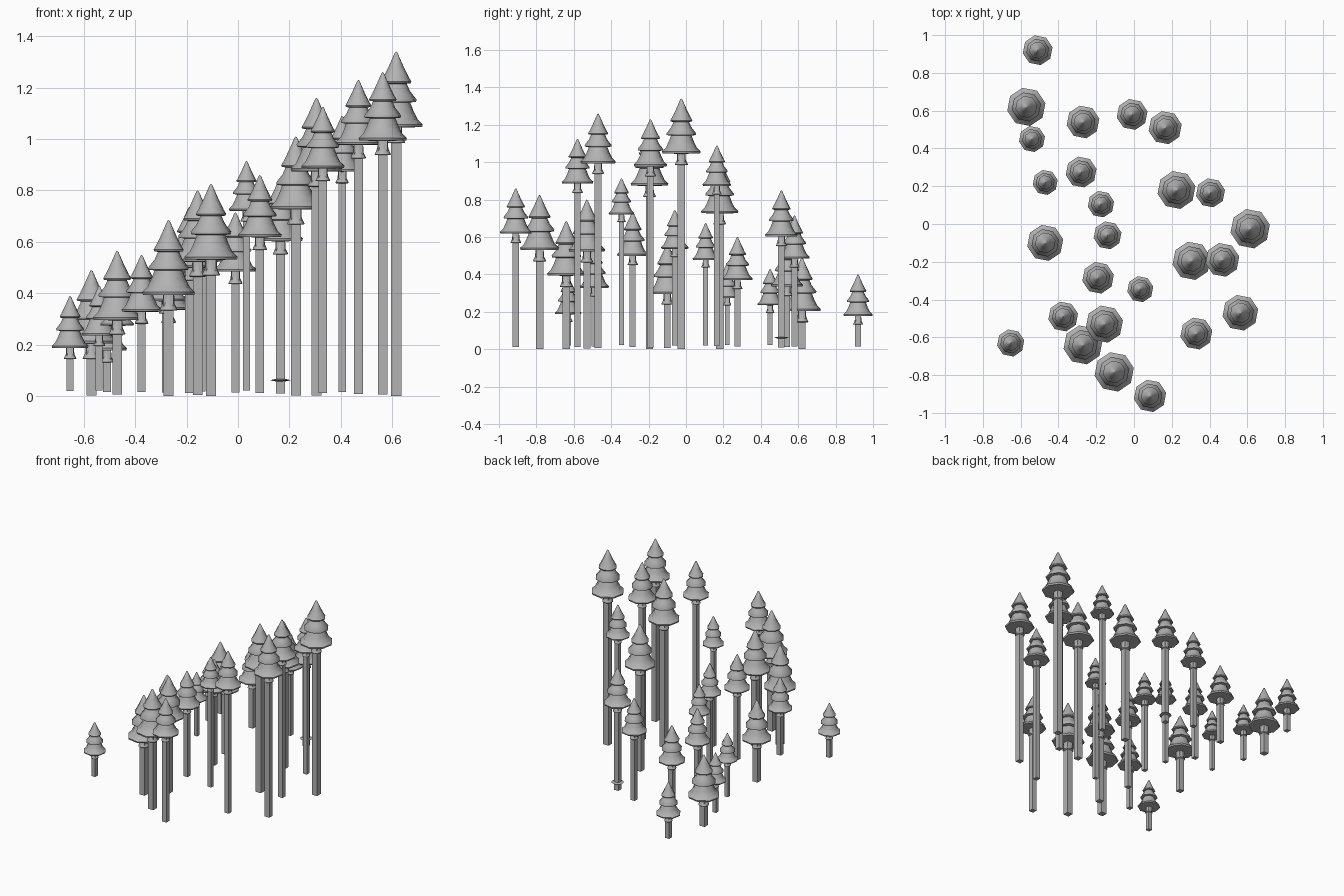
import bpy, bmesh, math

grey = bpy.data.materials.new("plain_grey")
grey.diffuse_color = (0.45, 0.45, 0.45, 1)

# Each tree: x, y, crown radius, tip height
TREES = [
    (-0.51, 0.92, 0.08, 0.40), (-0.57, 0.62, 0.103, 0.49), (-0.54, 0.45, 0.07, 0.43),
    (-0.27, 0.54, 0.088, 0.58), (-0.01, 0.58, 0.083, 0.715), (0.165, 0.51, 0.089, 0.85),
    (-0.47, 0.22, 0.067, 0.46), (-0.28, 0.275, 0.083, 0.60), (-0.175, 0.105, 0.071, 0.675),
    (-0.14, -0.06, 0.075, 0.745), (-0.47, -0.10, 0.097, 0.565), (0.225, 0.18, 0.102, 1.01),
    (0.405, 0.165, 0.078, 1.09), (0.615, -0.025, 0.106, 1.34), (0.468, -0.19, 0.091, 1.23),
    (0.305, -0.195, 0.103, 1.16), (-0.19, -0.285, 0.085, 0.735), (0.033, -0.345, 0.07, 0.915),
    (0.563, -0.47, 0.096, 1.26), (0.33, -0.58, 0.086, 1.125), (-0.375, -0.49, 0.08, 0.55),
    (-0.157, -0.53, 0.10, 0.80), (-0.27, -0.64, 0.105, 0.685), (-0.653, -0.63, 0.073, 0.39),
    (-0.105, -0.783, 0.106, 0.825), (0.085, -0.91, 0.087, 0.86),
]

# Profiles as (radius, height below the tip), in crown radii
CROWN = [(0, 0), (0.05, 0.04), (0.28, 0.55), (0.48, 0.95), (0.57, 1.1), (0.54, 1.16), (0.40, 1.18),
         (0.52, 1.45), (0.76, 1.75), (0.75, 1.84), (0.53, 1.87),
         (0.66, 2.2), (0.80, 2.48), (1.0, 2.67), (0.97, 2.77), (0, 2.79)]
COLLAR = [(0, 2.75), (0.21, 2.75), (0.23, 3.1), (0.34, 3.33), (0.31, 3.36), (0, 3.36)]
DISC = [(0, -0.005), (0.025, -0.004), (0.04, 0), (0.025, 0.004), (0, 0.005)]


def finish(bm, name, smooth):
    bmesh.ops.recalc_face_normals(bm, faces=bm.faces[:])
    me = bpy.data.meshes.new(name)
    bm.to_mesh(me)
    bm.free()
    me.materials.append(grey)
    ob = bpy.data.objects.new(name, me)
    bpy.context.collection.objects.link(ob)
    if smooth:
        bpy.ops.object.select_all(action='DESELECT')
        ob.select_set(True)
        bpy.context.view_layer.objects.active = ob
        bpy.ops.object.shade_smooth_by_angle(angle=math.radians(50))
    return ob


def lathe(name, profile, loc, scale, sides=8, turn=0.2):
    """Spin a profile around z; zero radii become single points."""
    bm = bmesh.new()
    rings = []
    for r, drop in profile:
        count = 1 if r == 0 else sides
        rings.append([bm.verts.new((loc[0] + scale * r * math.cos(turn + math.tau * i / sides),
                                    loc[1] + scale * r * math.sin(turn + math.tau * i / sides),
                                    loc[2] - scale * drop)) for i in range(count)])
    for a, b in zip(rings, rings[1:]):
        for i in range(sides):
            j = (i + 1) % sides
            face = [a[i % len(a)], a[j % len(a)], b[j % len(b)], b[i % len(b)]]
            bm.faces.new(list(dict.fromkeys(face)))
    return finish(bm, name, True)


def box(name, x, y, half, z0, z1):
    bm = bmesh.new()
    bmesh.ops.create_cube(bm, size=1)
    for v in bm.verts:
        v.co = (x + v.co.x * 2 * half, y + v.co.y * 2 * half, z0 + (v.co.z + 0.5) * (z1 - z0))
    return finish(bm, name, False)


for n, (x, y, r, tip) in enumerate(TREES, 1):
    # tiered foliage, flared collar below it, square trunk
    lathe(f"crown_{n}", CROWN, (x, y, tip), r)
    lathe(f"collar_{n}", COLLAR, (x, y, tip), r)
    box(f"trunk_{n}", x, y, 0.19 * r, max(0, (0.106 - r) * 0.6), tip - 2.7 * r)

# thin disc around one trunk
lathe("trunk_disc", DISC, (0.165, 0.51, 0.062), 1)
